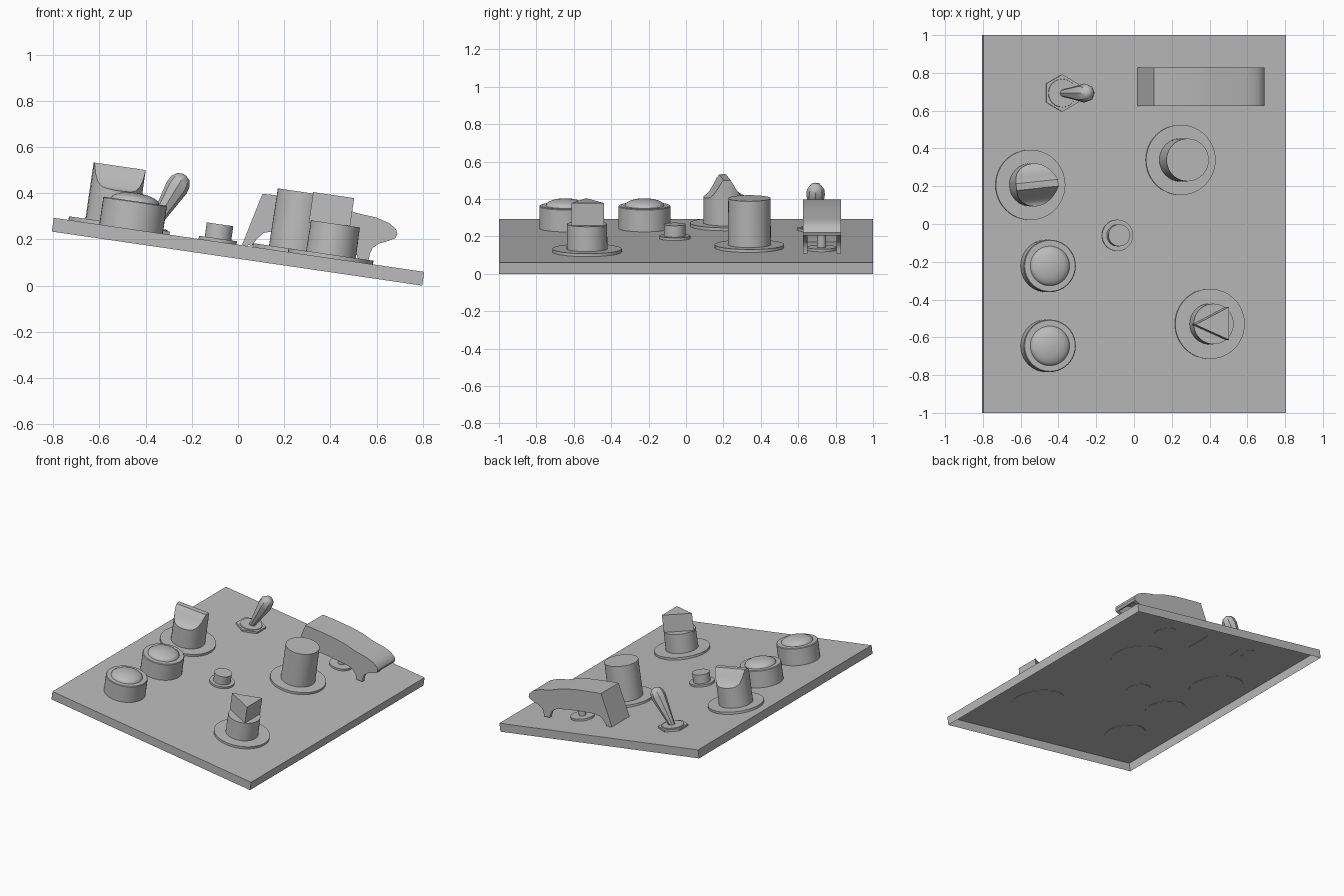
import bpy, bmesh, math
from mathutils import Matrix, Vector

if "Cube" in bpy.data.objects:
    bpy.data.objects.remove(bpy.data.objects["Cube"])

TILT = math.radians(8.3)
# frame of the sloping panel: local z = 0 is its top surface
PANEL = Matrix.Translation((0.0043, 0, 0.1763)) @ Matrix.Rotation(TILT, 4, 'Y')

grey = bpy.data.materials.new("plain_grey")
grey.diffuse_color = (0.5, 0.5, 0.5, 1)
grey.use_nodes = True
grey.node_tree.nodes["Principled BSDF"].inputs["Base Color"].default_value = grey.diffuse_color


def finish(name, bm, matrix=PANEL, angle=35):
    """Turn a bmesh into a named, shaded object."""
    bmesh.ops.recalc_face_normals(bm, faces=bm.faces)
    me = bpy.data.meshes.new(name)
    bm.to_mesh(me)
    bm.free()
    me.materials.append(grey)
    me.shade_smooth()
    me.set_sharp_from_angle(angle=math.radians(angle))
    ob = bpy.data.objects.new(name, me)
    bpy.context.collection.objects.link(ob)
    ob.matrix_world = matrix
    return ob


def at(u, y, h=0.0):
    return PANEL @ Matrix.Translation((u, y, h))


def lathe(name, profile, matrix, seg=40, phase=0.0, angle=35):
    """Revolve (radius, height) points, capped at both ends."""
    bm = bmesh.new()
    rings = []
    for r, h in profile:
        rings.append([bm.verts.new((r * math.cos(phase + 2 * math.pi * i / seg),
                                    r * math.sin(phase + 2 * math.pi * i / seg), h))
                      for i in range(seg)])
    for a, b in zip(rings, rings[1:]):
        for i in range(seg):
            j = (i + 1) % seg
            bm.faces.new((a[i], a[j], b[j], b[i]))
    bm.faces.new(rings[0])
    bm.faces.new(rings[-1])
    return finish(name, bm, matrix, angle)


def extrude(name, outline, vec, matrix=PANEL, angle=35):
    """Extrude a closed outline of 3D points along vec."""
    bm = bmesh.new()
    face = bm.faces.new([bm.verts.new(p) for p in outline])
    new = bmesh.ops.extrude_face_region(bm, geom=[face], use_keep_orig=True)["geom"]
    bmesh.ops.translate(bm, vec=vec, verts=[g for g in new if isinstance(g, bmesh.types.BMVert)])
    return finish(name, bm, matrix, angle)


# panel: a shallow tray open underneath
bm = bmesh.new()
bmesh.ops.create_cube(bm, size=1, matrix=Matrix.Translation((0, 0, -0.03)) @ Matrix.Diagonal((1.62, 2, 0.06, 1)))
bm.faces.ensure_lookup_table()
low = min(bm.faces, key=lambda f: f.calc_center_median().z)
bmesh.ops.delete(bm, geom=[low], context='FACES_ONLY')
panel = finish("panel", bm)

# two domed push buttons
for n, y in enumerate((-0.222, -0.645)):
    dome = [(0.105 * math.cos(a), 0.122 + 0.036 * math.sin(a))
            for a in [math.radians(d) for d in (0, 15, 30, 45, 60, 75, 88)]]
    lathe(f"dome_button_{n + 1}", [(0.139, -0.002), (0.139, 0.118), (0.135, 0.122)] + dome, at(-0.472, y))

# small push button
lathe("small_button", [(0.083, -0.002), (0.083, 0.014), (0.058, 0.014), (0.058, 0.076)], at(-0.094, -0.06))

# round flanges under the three knobs
KNOBS = {"pointer": (-0.56, 0.207), "round": (0.244, 0.339), "triangle": (0.4, -0.529)}
for key, (u, y) in KNOBS.items():
    lathe(f"{key}_knob_flange", [(0.186, -0.002), (0.186, 0.016)], at(u, y), 48)

# tall round knob
lathe("round_knob", [(0.115, 0), (0.113, 0.266)], at(*KNOBS["round"]))

# triangle knob: cylinder with a triangular prism on top
tri = at(*KNOBS["triangle"])
lathe("triangle_knob_body", [(0.109, 0), (0.107, 0.15)], tri)
extrude("triangle_knob_grip", [(-0.115, -0.004, 0.14), (0.064, -0.084, 0.14), (0.064, 0.09, 0.14)],
        (0, 0, 0.132), tri)

# pointer knob: cylinder whose top is scooped into a thin ridge
R = 0.114
half = [(R * 0.9995, 0.156), (0.11, 0.157), (0.101, 0.159), (0.088, 0.164), (0.069, 0.182),
        (0.048, 0.214), (0.033, 0.242), (0.018, 0.262)]
stations = [(-y, h) for y, h in half] + half[::-1]
bm = bmesh.new()
rows = []
for y, h in stations:
    c = math.sqrt(R * R - y * y)
    rows.append([bm.verts.new(p) for p in ((-c, y, 0), (c, y, 0), (c, y, h), (-c, y, h))])
for a, b in zip(rows, rows[1:]):
    for i in range(4):
        j = (i + 1) % 4
        bm.faces.new((a[i], a[j], b[j], b[i]))
bm.faces.new(rows[0])
bm.faces.new(rows[-1])
finish("pointer_knob", bm, at(*KNOBS["pointer"]) @ Matrix.Rotation(math.radians(6), 4, 'Z'))

# toggle switch: hex nut, collar and tilted lever
nut = (-0.39, 0.693)
lathe("toggle_nut", [(0.099, -0.002), (0.099, 0.014)], at(*nut), 6, math.pi / 2)
lathe("toggle_collar", [(0.078, 0.0), (0.074, 0.019)], at(*nut), 24)
lathe("toggle_lever", [(0.018, 0), (0.05, 0.225), (0.046, 0.257), (0.03, 0.28), (0.008, 0.289)],
      at(*nut) @ Matrix.Rotation(math.radians(23), 4, 'Y'), 8)

# guarded switch: disc and post beneath the cover
lathe("guarded_switch_base", [(0.08, -0.002), (0.08, 0.014)], at(0.325, 0.725), 32)
lathe("guarded_switch_post", [(0.024, 0), (0.024, 0.09)], at(0.325, 0.725), 16)

# switch guard: side outline in world x, z (top edge, then arched lower edge)
top = [(0.018, 0.177), (0.106, 0.397), (0.19, 0.388), (0.33, 0.368), (0.43, 0.345), (0.51, 0.315),
       (0.6, 0.294), (0.655, 0.27), (0.684, 0.244), (0.69, 0.222), (0.682, 0.206)]
under = [(0.65, 0.193), (0.61, 0.182), (0.582, 0.162), (0.57, 0.135), (0.565, 0.108), (0.52, 0.112),
         (0.51, 0.15), (0.485, 0.18), (0.44, 0.196), (0.3, 0.22), (0.16, 0.236), (0.11, 0.228),
         (0.08, 0.2), (0.06, 0.174)]
Y0, Y1, WALL = 0.625, 0.828, 0.024
for side, y in (("front", Y0), ("back", Y1 - WALL)):
    extrude(f"guard_{side}_wall", [(x, y, z) for x, z in top + under], (0, WALL, 0), Matrix())

# guard cover: the top edge thickened inwards, spanning between the walls
inner = []
for i, p in enumerate(top):
    d = Vector(top[min(i + 1, len(top) - 1)]) - Vector(top[max(i - 1, 0)])
    d.normalize()
    inner.append((p[0] + d.y * 0.024, p[1] - d.x * 0.024))
extrude("guard_cover", [(x, Y0, z) for x, z in top + inner[::-1]], (0, Y1 - Y0, 0), Matrix())
